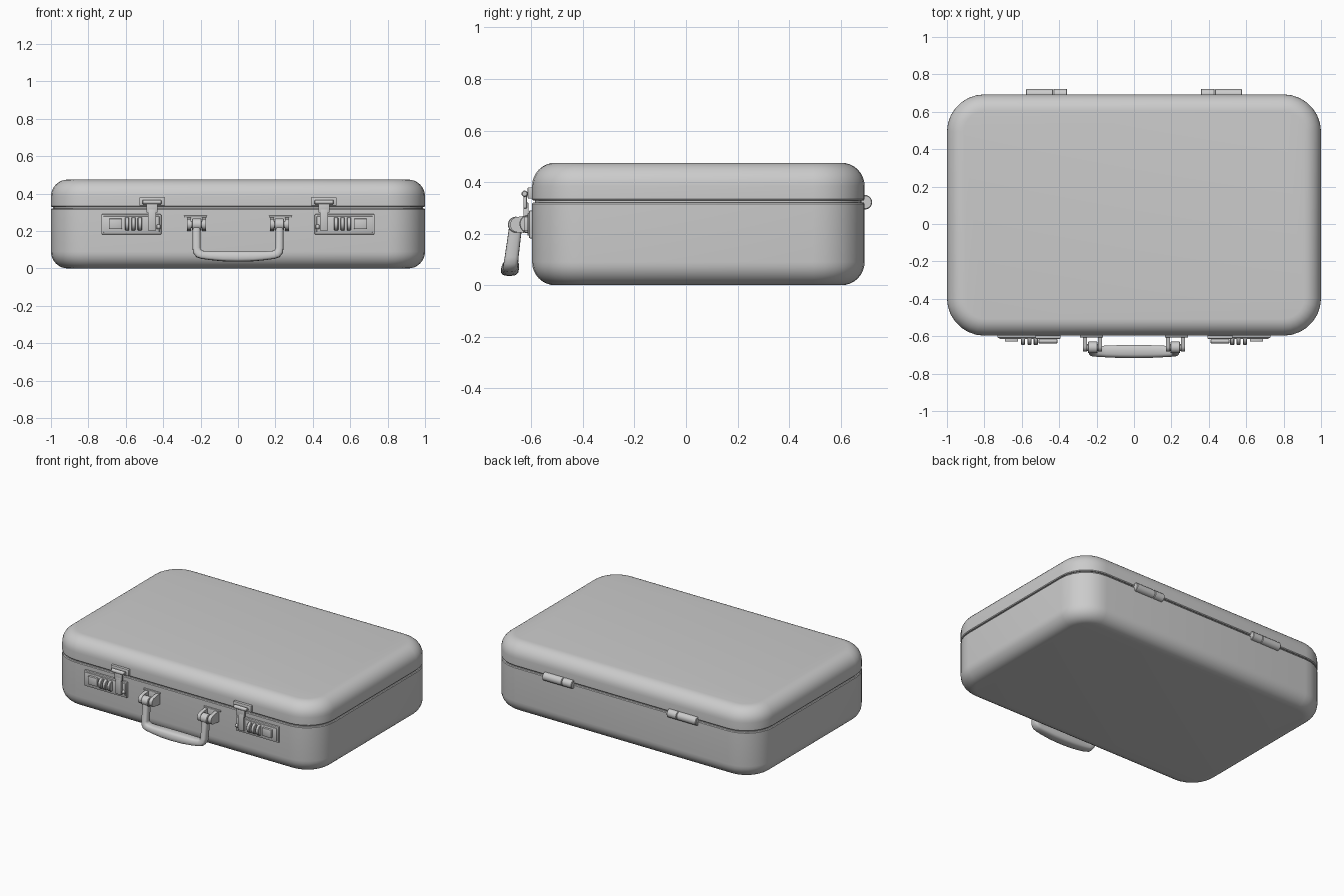
import bpy, bmesh, math
from mathutils import Vector

if "Cube" in bpy.data.objects:
    bpy.data.objects.remove(bpy.data.objects["Cube"])

X, Y0, Y1, R = 1.0, -0.597, 0.693, 0.2   # case footprint and plan corner radius


def finish(name, bm, angle=35):
    bmesh.ops.recalc_face_normals(bm, faces=bm.faces)
    mesh = bpy.data.meshes.new(name)
    bm.to_mesh(mesh)
    bm.free()
    ob = bpy.data.objects.new(name, mesh)
    bpy.context.collection.objects.link(ob)
    bpy.ops.object.select_all(action='DESELECT')
    ob.select_set(True)
    bpy.context.view_layer.objects.active = ob
    bpy.ops.object.shade_smooth_by_angle(angle=math.radians(angle))
    return ob


def loft(name, rings, angle=35):
    bm = bmesh.new()
    rows = [[bm.verts.new(p) for p in ring] for ring in rings]
    n = len(rows[0])
    for a, b in zip(rows, rows[1:]):
        for i in range(n):
            bm.faces.new((a[i], a[(i + 1) % n], b[(i + 1) % n], b[i]))
    bm.faces.new(rows[0])
    bm.faces.new(rows[-1])
    return finish(name, bm, angle)


def plan_ring(inset, z, seg=7):
    r = R - inset
    pts = []
    for k, (cx, cy) in enumerate([(X - R, Y1 - R), (R - X, Y1 - R), (R - X, Y0 + R), (X - R, Y0 + R)]):
        for i in range(seg + 1):
            a = math.pi / 2 * (k + i / seg)
            pts.append((cx + r * math.cos(a), cy + r * math.sin(a), z))
    return pts


def box(name, x0, x1, y0, y1, z0, z1, bevel=0.004):
    bm = bmesh.new()
    bmesh.ops.create_cube(bm, size=1)
    for v in bm.verts:
        v.co = ((x0 + x1) / 2 + v.co.x * (x1 - x0),
                (y0 + y1) / 2 + v.co.y * (y1 - y0),
                (z0 + z1) / 2 + v.co.z * (z1 - z0))
    if bevel:
        bmesh.ops.bevel(bm, geom=bm.edges[:], offset=bevel, segments=2, profile=0.5, affect='EDGES')
    return finish(name, bm)


def rod(name, x0, x1, y, z, r, c=0.003, n=24):
    # cylinder along x with chamfered ends
    rings = [[(x, y + q * math.cos(2 * math.pi * i / n), z + q * math.sin(2 * math.pi * i / n))
              for i in range(n)] for x, q in [(x0, r - c), (x0 + c, r), (x1 - c, r), (x1, r - c)]]
    return loft(name, rings)


# Case shells: rounded edge profile of (inset, z)
F = 0.09
arc = [(F * (1 - math.sin(math.pi / 2 * i / 8)), F * (1 - math.cos(math.pi / 2 * i / 8))) for i in range(9)]
base_profile = arc + [(0, 0.316), (0.004, 0.321), (0.03, 0.321)]
lid_profile = [(0.03, 0.329), (0.004, 0.329), (0, 0.334)] + [(d, 0.475 - z) for d, z in reversed(arc)]
loft("case_base", [plan_ring(d, z) for d, z in base_profile])
loft("case_lid", [plan_ring(d, z) for d, z in lid_profile])
loft("seam_core", [plan_ring(0.012, 0.318), plan_ring(0.012, 0.332)])

for s, side in ((-1, "left"), (1, "right")):
    def bx(name, a, b, *rest, **kw):
        box(f"{side}_{name}", *sorted((s * a, s * b)), *rest, **kw)

    def rd(name, a, b, *rest, **kw):
        rod(f"{side}_{name}", *sorted((s * a, s * b)), *rest, **kw)

    # Combination lock
    bx("lock_plate", 0.41, 0.73, -0.609, -0.59, 0.182, 0.29)
    bx("lock_face", 0.42, 0.72, -0.615, -0.59, 0.192, 0.28)
    bx("lock_button", 0.62, 0.69, -0.629, -0.6, 0.21, 0.266)
    for i in range(3):
        x = 0.514 + 0.034 * i
        rd(f"lock_dial_{i + 1}", x, x + 0.022, -0.61, 0.238, 0.036)
    # Latch strap, hook and lid keeper
    bx("latch_strap", 0.438, 0.482, -0.631, -0.61, 0.202, 0.32)
    bx("latch_head", 0.43, 0.49, -0.631, -0.617, 0.298, 0.358)
    bx("latch_keeper", 0.393, 0.527, -0.614, -0.59, 0.336, 0.38)
    rd("latch_rod", 0.41, 0.51, -0.626, 0.355, 0.012)
    rd("latch_pin", 0.414, 0.436, -0.615, 0.222, 0.012)
    # Handle bracket: flange, two lugs and pivot
    bx("bracket_flange", 0.165, 0.29, -0.606, -0.59, 0.272, 0.282, bevel=0.002)
    bx("bracket_plate", 0.175, 0.272, -0.604, -0.59, 0.2, 0.275, bevel=0.002)
    for j, (a, b) in enumerate(((0.17, 0.193), (0.25, 0.274))):
        outline = [(-0.59, 0.2), (-0.59, 0.275)]
        outline += [(-0.652 + 0.03 * math.cos(t), 0.235 + 0.03 * math.sin(t))
                    for t in [math.pi * (0.5 + i / 10) for i in range(11)]]
        loft(f"{side}_bracket_lug_{j + 1}", [[(s * x, y, z) for y, z in outline] for x in (a, b)])
    rd("handle_pivot", 0.172, 0.272, -0.66, 0.235, 0.018)
    rd("handle_knuckle", 0.196, 0.247, -0.66, 0.235, 0.031)
    # Hinge knuckles
    rd("hinge_short_knuckle", 0.358, 0.431, 0.694, 0.322, 0.028)
    rd("hinge_long_knuckle", 0.433, 0.577, 0.694, 0.322, 0.028)

# Handle: U-shaped sweep of (x, z, half width in plane, half width across)
half = [(-0.222, 0.235, 0.021, 0.025), (-0.222, 0.11, 0.021, 0.027), (-0.219, 0.092, 0.023, 0.028),
        (-0.209, 0.08, 0.024, 0.029), (-0.192, 0.073, 0.022, 0.029), (-0.15, 0.069, 0.024, 0.031),
        (-0.08, 0.066, 0.028, 0.034)]
path = half + [(0, 0.065, 0.029, 0.035)] + [(-x, z, a, b) for x, z, a, b in reversed(half)]
rings = []
for i, (x, z, a, b) in enumerate(path):
    p, q = path[max(i - 1, 0)], path[min(i + 1, len(path) - 1)]
    t = Vector((q[0] - p[0], 0, q[1] - p[1])).normalized()
    nrm = Vector((-t.z, 0, t.x))
    ring = []
    for k in range(16):
        c, d = math.cos(math.pi * k / 8), math.sin(math.pi * k / 8)
        u, v = (math.copysign(abs(w) ** 0.65, w) for w in (c, d))
        pt = Vector((x, 0, z)) + nrm * a * u
        pt.y = -0.66 - 0.13 * (0.235 - pt.z) + b * v
        ring.append(pt)
    rings.append(ring)
loft("carry_handle", rings, 50)
